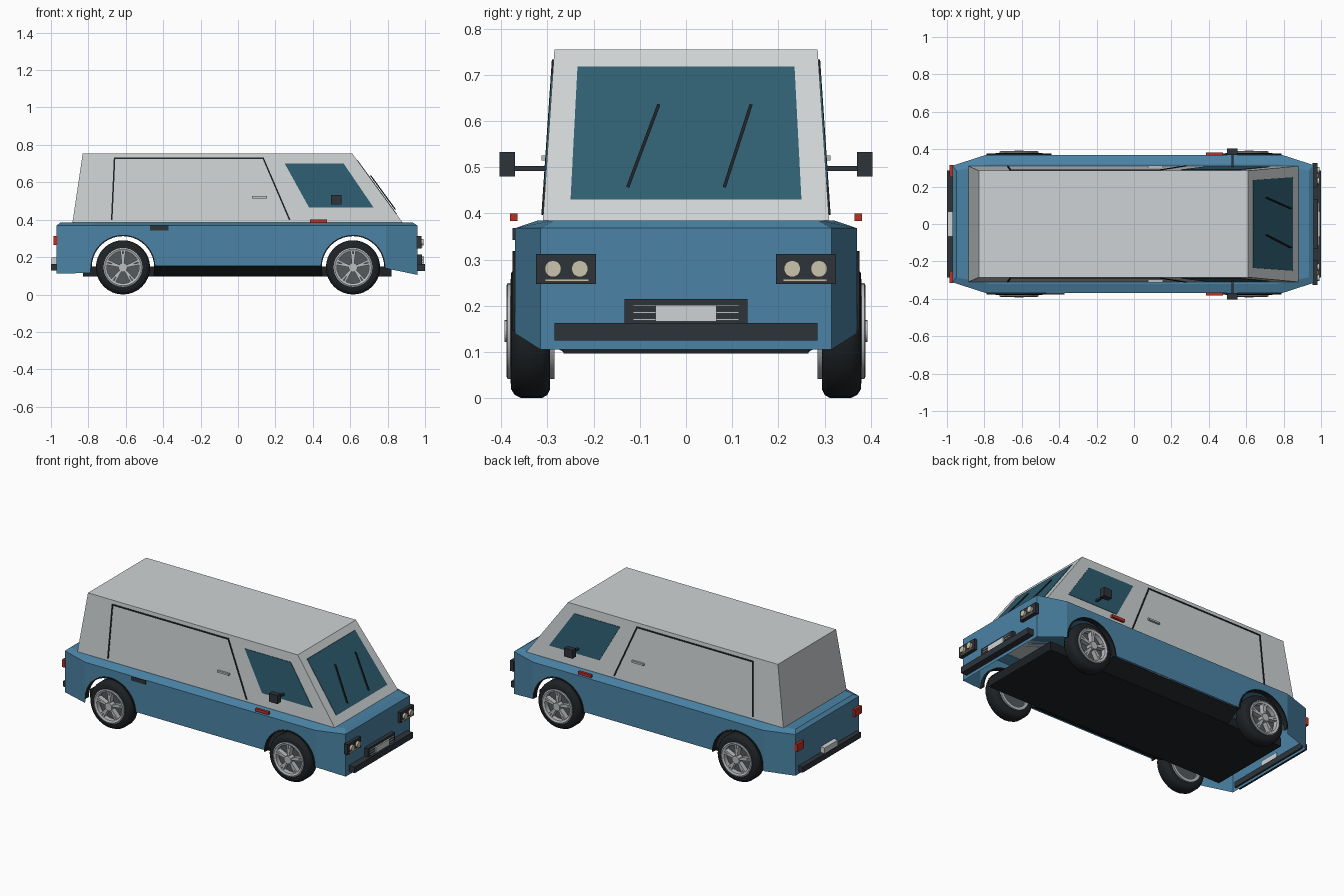
import bpy, bmesh, math
from mathutils import Vector

if "Cube" in bpy.data.objects:
    bpy.data.objects.remove(bpy.data.objects["Cube"])


def material(name, rgb):
    m = bpy.data.materials.new(name)
    m.diffuse_color = (*rgb, 1)
    m.use_nodes = True
    m.node_tree.nodes["Principled BSDF"].inputs["Base Color"].default_value = m.diffuse_color
    return m


BLUE = material("blue paint", (.07, .23, .38))
GREY = material("pale grey paint", (.62, .65, .66))
GLASS = material("dark teal glass", (.028, .11, .165))
DARK = material("charcoal trim", (.026, .034, .042))
BLACK = material("black rubber", (.013, .016, .019))
RED = material("red lens", (.5, .03, .02))
CREAM = material("cream lens", (.6, .55, .42))
SILVER = material("silver metal", (.5, .52, .54))
SHADE = material("rim shadow grey", (.09, .10, .11))


def make(name, verts, faces, mat, smooth=False):
    bm = bmesh.new()
    vs = [bm.verts.new(v) for v in verts]
    for f in faces:
        bm.faces.new([vs[i] for i in f])
    bmesh.ops.remove_doubles(bm, verts=bm.verts, dist=1e-5)
    bmesh.ops.recalc_face_normals(bm, faces=bm.faces)
    me = bpy.data.meshes.new(name)
    bm.to_mesh(me)
    bm.free()
    ob = bpy.data.objects.new(name, me)
    bpy.context.collection.objects.link(ob)
    me.materials.append(mat)
    if smooth:
        bpy.ops.object.select_all(action='DESELECT')
        bpy.context.view_layer.objects.active = ob
        ob.select_set(True)
        bpy.ops.object.shade_smooth_by_angle(angle=math.radians(40))
    return ob


def prism(name, a, b, mat):
    """Solid between two matching polygons."""
    n = len(a)
    faces = [range(n), range(n, 2 * n)]
    faces += [(i, (i + 1) % n, (i + 1) % n + n, i + n) for i in range(n)]
    return make(name, list(a) + list(b), faces, mat)


def box(name, x, y, z, mat):
    rect = [(x[0], y[0]), (x[1], y[0]), (x[1], y[1]), (x[0], y[1])]
    return prism(name, [(*p, z[0]) for p in rect], [(*p, z[1]) for p in rect], mat)


def lathe(name, profile, cx, cz, s, mat, n=32):
    """Spin a closed (radius, y) profile about a wheel axle."""
    k = len(profile)
    verts = [(cx + r * math.cos(2 * math.pi * i / n), s * y, cz + r * math.sin(2 * math.pi * i / n))
             for i in range(n) for r, y in profile]
    faces = [(i * k + j, i * k + (j + 1) % k, (i + 1) % n * k + (j + 1) % k, (i + 1) % n * k + j)
             for i in range(n) for j in range(k)]
    return make(name, verts, faces, mat, True)


def disc(name, axis, c, r, depth, mat, n=20):
    """Short cylinder along x or y starting at c."""
    ring = [(r * math.cos(2 * math.pi * i / n), r * math.sin(2 * math.pi * i / n)) for i in range(n)]
    to3 = (lambda u, v: (0, u, v)) if axis == 'x' else (lambda u, v: (u, 0, v))
    d = Vector((depth, 0, 0) if axis == 'x' else (0, depth, 0))
    a = [Vector(c) + Vector(to3(*p)) for p in ring]
    return prism(name, a, [p + d for p in a], mat)


def strip(p, q, w):
    """2D rectangle around the segment p-q."""
    p, q = Vector(p), Vector(q)
    d = (q - p).normalized() * w / 2
    n = Vector((-d.y, d.x))
    return [p - d + n, q + d + n, q + d - n, p - d - n]


# Points on the sloping cabin side and windscreen planes
def side(s, off):
    return lambda p: (p[0], s * (.31 - (p[1] - .385) * .0676 + off), p[1])


def screen(off):
    return lambda p: (.88 - (p[1] - .385) * .73 + off, p[0], p[1])


def plate(name, poly, plane, lo, hi, mat):
    return prism(name, [plane(lo)(p) for p in poly], [plane(hi)(p) for p in poly], mat)


WX, WZ, AR = .615, .145, .172

# Lower body shell with open wheel arches
def arch(cx, r, n=20):
    return [(cx + r * math.cos(math.pi * i / n), WZ + r * math.sin(math.pi * i / n)) for i in range(n + 1)]

verts, faces = [], []

def add(pts):
    faces.append(range(len(verts), len(verts) + len(pts)))
    verts.extend(pts)

panel = [(-.79, .368), (.79, .368), (.79, .14)] + arch(WX, AR) + [(.44, .152), (-.44, .152)] \
    + arch(-WX, AR) + [(-.79, .115)]
top = [(-.95, .285), (-.77, .32), (.77, .32), (.935, .285)]
rim = [(-.97, .312), (-.79, .37), (.79, .37), (.96, .315)]
for s in (-1, 1):
    add([(x, s * .37, z) for x, z in panel])
    for e, (zi, zo) in ((0, (.115, .112)), (3, (.14, .105))):
        i = 1 if e == 0 else 2
        (xa, ya), (xb, yb) = rim[i], rim[e]
        add([(xa, s * ya, .368), (xb, s * yb, .368), (xb, s * yb, zo), (xa, s * ya, zi)])
    for i in range(3):
        add([(rim[i][0], s * rim[i][1], .368), (rim[i + 1][0], s * rim[i + 1][1], .368),
             (top[i + 1][0], s * top[i + 1][1], .385), (top[i][0], s * top[i][1], .385)])
for e, zo in ((0, .112), (3, .105)):
    (x, y), (tx, ty) = rim[e], top[e]
    add([(x, -y, .368), (x, y, .368), (x, y, zo), (x, -y, zo)])
    add([(x, -y, .368), (x, y, .368), (tx, ty, .385), (tx, -ty, .385)])
add([(x, -y, .385) for x, y in top] + [(x, y, .385) for x, y in reversed(top)])
make("lower_body", verts, faces, BLUE)

# Cabin and floor
prism("cabin", [(-.885, -.31, .385), (.88, -.31, .385), (.88, .31, .385), (-.885, .31, .385)],
      [(-.83, -.285, .755), (.61, -.285, .755), (.61, .285, .755), (-.83, .285, .755)], GREY)
box("underbody", (-.83, .82), (-.265, .265), (.097, .15), BLACK)

# Windscreen and wipers
plate("windscreen", [(-.25, .43), (.25, .43), (.235, .718), (-.235, .718)], screen, -.002, .003, GLASS)
for a, b in (((-.125, .46), (-.06, .633)), ((.084, .46), (.14, .633))):
    plate("wiper", strip(a, b, .007), screen, .008, .016, BLACK)

for s in (-1, 1):
    # Side window, door seam and handle
    plate("side_window", [(.25, .70), (.565, .70), (.725, .465), (.38, .465)],
          lambda o: side(s, o), -.002, .003, GLASS)
    seam = [(-.675, .402), (-.66, .728), (.135, .728), (.275, .402)]
    for a, b in zip(seam, seam[1:]):
        plate("door_seam", strip(a, b, .008), lambda o: side(s, o), -.001, .004, BLACK)
    plate("door_handle", strip((.08, .52), (.15, .52), .011), lambda o: side(s, o), 0, .012, SILVER)
    # Side marker and mirror
    box("side_marker", (.385, .475), (s * .365, s * .381), (.383, .400), RED)
    box("mirror_arm", (.52, .532), (s * .29, s * .38), (.492, .503), DARK)
    box("mirror", (.497, .553), (s * .37, s * .404), (.48, .533), DARK)
    # Sill joining the floor to the body side
    prism("sill", [(-.45, s * .26, .097), (-.45, s * .36, .152), (-.45, s * .26, .152)],
          [(.45, s * .26, .097), (.45, s * .36, .152), (.45, s * .26, .152)], BLACK)
    # Headlamps and tail lamps
    box("headlamp_panel", (.955, .98), (s * .195, s * .325), (.247, .312), DARK)
    for y in (.23, .288):
        disc("headlamp", 'x', (.978, s * y, .28), .018, .015, CREAM)
    box("indicator_strip", (.978, .986), (s * .21, s * .305), (.252, .258), CREAM)
    box("tail_lamp", (-.986, -.965), (s * .25, s * .315), (.265, .312), RED)

    for cx in (-WX, WX):
        # Dark arch lip
        o, i = arch(cx, AR + .002), arch(cx, AR - .005)
        n = len(o)
        lv = [(x, s * y, z) for ring, y in ((o, .345), (o, .376), (i, .376), (i, .345)) for x, z in ring]
        lf = [(k * n + j, k * n + j + 1, (k + 1) % 4 * n + j + 1, (k + 1) % 4 * n + j)
              for k in range(4) for j in range(n - 1)]
        make("arch_lip", lv, lf, BLACK)
        # Wheel: tyre, rim, spokes and hub
        lathe("tyre", [(.1, .295), (.125, .294), (.138, .300), (.145, .312), (.145, .357),
                       (.138, .371), (.125, .379), (.1, .380)], cx, WZ, s, BLACK)
        lathe("rim", [(.086, .285), (.104, .285), (.104, .386), (.098, .389), (.086, .384)],
              cx, WZ, s, SILVER)
        disc("rim_back", 'y', (cx, s * .30, WZ), .09, s * .055, SHADE)
        disc("hub", 'y', (cx, s * .35, WZ), .024, s * .043, SILVER)
        for k in range(5):
            a = math.radians(90 + 72 * k)
            for t in (-.10, .10):
                p = (cx + .015 * math.cos(a), WZ + .015 * math.sin(a))
                q = (cx + .088 * math.cos(a + t), WZ + .088 * math.sin(a + t))
                poly = strip(p, q, .011)
                prism("spoke", [(u.x, s * .355, u.y) for u in poly],
                      [(u.x, s * .385, u.y) for u in poly], SILVER)

# Front bumper, grille and plates
box("front_bumper", (.95, 1.0), (-.285, .285), (.125, .163), DARK)
box("grille", (.955, .985), (-.133, .133), (.16, .215), DARK)
for z in (.17, .185, .2):
    box("grille_bar", (.983, .989), (-.115, .115), (z - .002, z + .002), SILVER)
box("front_plate", (.983, .994), (-.066, .066), (.166, .202), GREY)
box("rear_bumper", (-1.0, -.96), (-.285, .285), (.128, .163), DARK)
box("rear_plate", (-.998, -.965), (-.066, .066), (.163, .198), GREY)

# Vent on one flank
box("side_vent", (-.47, -.372), (-.376, -.365), (.342, .368), DARK)
